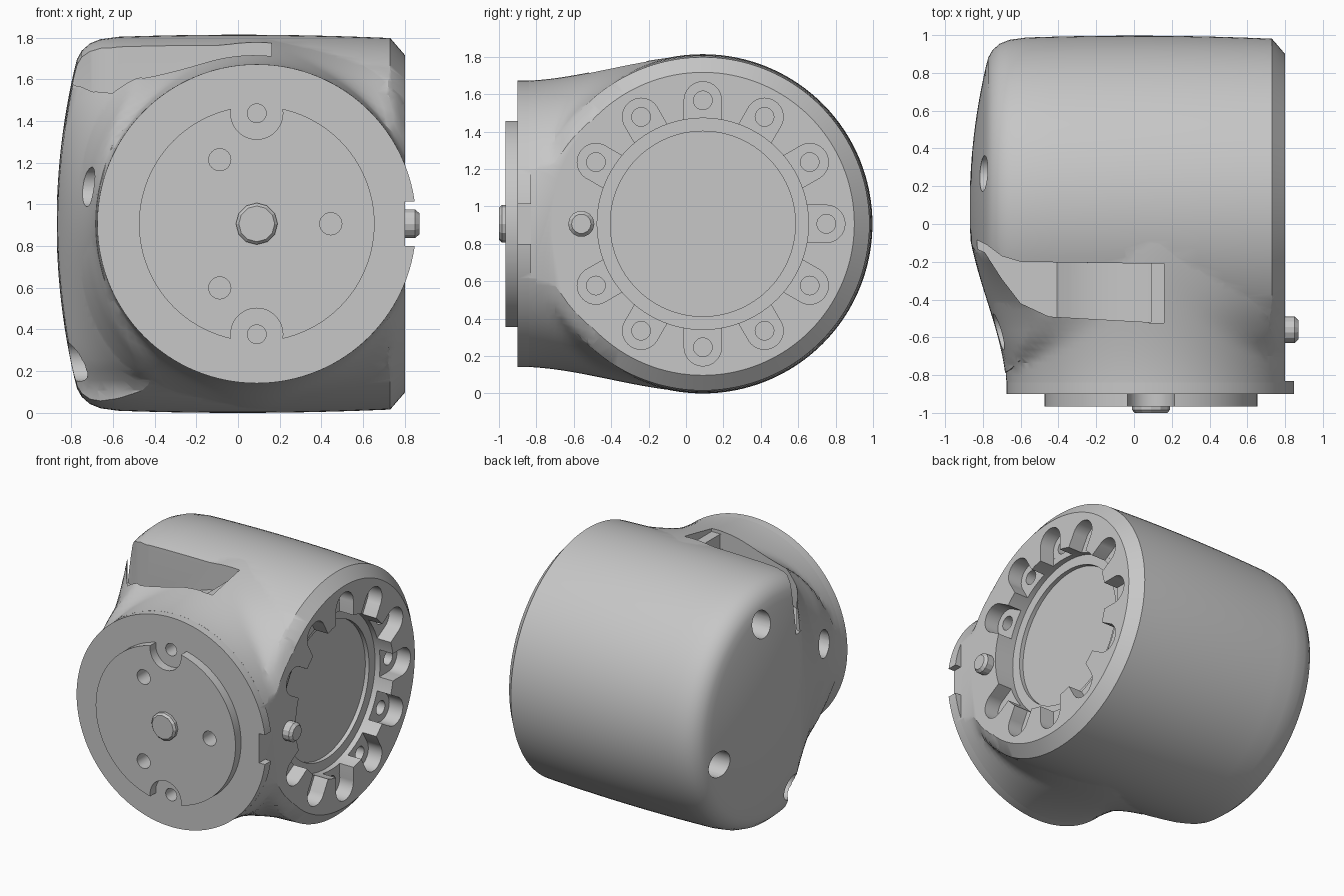
import bpy, bmesh, math
from mathutils import Matrix, Vector

old = bpy.data.objects.get("Cube")
if old:
    bpy.data.objects.remove(old, do_unlink=True)

CX, CY, CZ = 0.09, 0.09, 0.907      # neck axis x, barrel axis y, shared height
FACE = 0.8                          # flat side plane
NECK_R = 0.765
TURN = {"X": Matrix.Rotation(math.pi / 2, 4, "Y"), "Y": Matrix.Rotation(-math.pi / 2, 4, "X")}

grey = bpy.data.materials.new("plain grey")
grey.use_nodes = True
grey.diffuse_color = (0.57, 0.57, 0.57, 1)
grey.node_tree.nodes["Principled BSDF"].inputs["Base Color"].default_value = grey.diffuse_color


def finish(bm, name):
    bmesh.ops.recalc_face_normals(bm, faces=bm.faces)
    mesh = bpy.data.meshes.new(name)
    bm.to_mesh(mesh)
    bm.free()
    mesh.materials.append(grey)
    ob = bpy.data.objects.new(name, mesh)
    bpy.context.collection.objects.link(ob)
    return ob


def skin(rings):
    """Closed solid through equal rings of points."""
    bm = bmesh.new()
    rings = [[bm.verts.new(p) for p in ring] for ring in rings]
    n = len(rings[0])
    for p, q in zip(rings, rings[1:]):
        for i in range(n):
            bm.faces.new((p[i], p[(i + 1) % n], q[(i + 1) % n], q[i]))
    bm.faces.new(rings[0])
    bm.faces.new(rings[-1])
    return bm


def cyl(name, axis, a, b, u, z, r, n=48, tip=None):
    """Cylinder from a up to b along an axis; u is the other horizontal position."""
    bm = bmesh.new()
    mid = (a + b) / 2
    at = (mid, u, z) if axis == "X" else (u, mid, z)
    bmesh.ops.create_cone(bm, cap_ends=True, segments=n, radius1=r, radius2=r if tip is None else tip,
                          depth=b - a, matrix=Matrix.Translation(at) @ TURN[axis])
    return finish(bm, name)


def box(name, lo, hi, rot=None):
    bm = bmesh.new()
    lo, hi = Vector(lo), Vector(hi)
    m = Matrix.Translation((lo + hi) / 2) @ Matrix.Diagonal((*(hi - lo), 1))
    bmesh.ops.create_cube(bm, size=1, matrix=(rot or Matrix()) @ m)
    return finish(bm, name)


def combine(target, tool, op="DIFFERENCE"):
    mod = target.modifiers.new("cut", "BOOLEAN")
    mod.operation, mod.object, mod.solver = op, tool, "EXACT"
    bpy.context.view_layer.objects.active = target
    bpy.ops.object.modifier_apply(modifier=mod.name)
    bpy.data.objects.remove(tool, do_unlink=True)


def ease(a, b, t):
    t = max(0, min(1, t))
    return a + (b - a) * t * t * (3 - 2 * t)


def sweep(y, z):
    """Left and right limits of the barrel, narrowing to the round neck."""
    half = math.sqrt(max(0.0009, NECK_R ** 2 - (z - CZ) ** 2))
    t = y + 0.9
    return ease(CX - half, -0.885, t / (1 + 0.12 * max(0, CZ - z) ** 2)), ease(CX + half, 1.2, t)


# Barrel: chamfer, slightly bulged wall and shallow domed end
barrel = [(FACE, 0.81)]
barrel += [(0.73 - 0.13 * i, 0.907 - 0.03 * (0.73 - 0.13 * i) ** 2) for i in range(11)]
barrel += [(-0.66, 0.885), (-0.71, 0.865), (-0.75, 0.83), (-0.772, 0.79)]
barrel += [(-0.87 + 0.155 * r * r, r) for r in [0.74 - 0.06 * i for i in range(12)]]
turns = [2 * math.pi * i / 128 for i in range(128)]
body = finish(skin([[(x, CY + r * math.cos(a), CZ + r * math.sin(a)) for a in turns] for x, r in barrel]), "body")

# Trim the barrel ends where they sweep into the neck
heights = [CZ - 0.95 + 0.05 * i for i in range(39)]
stations = [-0.9 + 0.05 * i for i in range(40)]
envelope = skin([[(sweep(y, z)[0], y, z) for z in heights] +
                 [(sweep(y, z)[1], y, z) for z in reversed(heights)] for y in stations])
combine(body, finish(envelope, "envelope"), "INTERSECT")


def in_barrel(x, y, z):
    left, right = sweep(y, z)
    if not left < x < right:
        return False
    for (x0, r0), (x1, r1) in zip(barrel, barrel[1:]):
        if x1 <= x <= x0:
            return math.hypot(y - CY, z - CZ) < r1 + (r0 - r1) * (x - x1) / (x0 - x1)
    return False


def neck_radius(y, a):
    """Flared neck, filleted into the barrel with a soft maximum."""
    r = ease(NECK_R - 0.001, 0.9, (y + 0.9) / 0.99)
    lo, hi = 0, 1.4
    for _ in range(18):
        mid = (lo + hi) / 2
        if in_barrel(CX + mid * math.cos(a), y, CZ + mid * math.sin(a)):
            lo = mid
        else:
            hi = mid
    wall = lo * 0.994
    k = 0.001 + 0.16 * abs(math.sin(2 * a)) * ease(0, 1, (y + 0.84) / 0.25) * ease(1, 0, (y + 0.5) / 0.45)
    return max(r, wall) + max(0, k - abs(r - wall)) ** 2 / (4 * k)


# Neck, trimmed by the flat side plane
rings = []
for i in range(25):
    y = -0.84 + 0.035 * i
    radii = [neck_radius(y, a) for a in turns]
    rings.append([(CX + r * math.cos(a), y, CZ + r * math.sin(a)) for r, a in zip(radii, turns)])
neck = skin(rings)
cut = bmesh.ops.bisect_plane(neck, geom=neck.verts[:] + neck.edges[:] + neck.faces[:],
                             plane_co=(FACE, 0, 0), plane_no=(1, 0, 0), clear_outer=True)
bmesh.ops.holes_fill(neck, edges=[e for e in cut["geom_cut"] if isinstance(e, bmesh.types.BMEdge)])
combine(body, finish(neck, "neck"), "UNION")

# Mounting flange with side notch
flange = cyl("flange", "Y", -0.9, -0.83, CX, CZ, NECK_R, 128)
combine(flange, box("notch", (FACE + 0.001, -1, CZ - 0.107), (1, -0.7, CZ + 0.107)))
combine(body, flange, "UNION")

# Cable opening wrapping over the top corner
outline = [(0.09, -0.21), (-0.6, -0.2), (-0.7, -0.17), (-0.78, -0.11), (-0.9, -0.05),
           (-0.9, -0.1), (-0.79, -0.15), (-0.7, -0.29), (-0.6, -0.42), (-0.45, -0.49), (0.09, -0.52)]
opening = finish(skin([[(x, y, z) for x, y in outline] for z in (1.37, 2)]), "opening")
combine(opening, cyl("core", "Y", -0.9, 0.4, CX, CZ, 0.68, 96))
combine(body, opening)
combine(body, box("opening_step", (0.08, -0.525, 1.69), (0.16, -0.21, 2)))

# Bore with a stepped floor
combine(body, cyl("bore", "X", 0.65, 1, CY, CZ, 0.565, 96))
combine(body, cyl("bore_floor", "X", 0.62, 0.8, CY, CZ, 0.495, 96))

# Ring of screw pockets around the bore, skipping the pin position
for i in range(12):
    if i == 6:
        continue
    a = math.radians(30 * i)
    y, z = CY + 0.66 * math.cos(a), CZ + 0.66 * math.sin(a)
    spin = Matrix.Translation((0, CY, CZ)) @ Matrix.Rotation(a, 4, "X")
    combine(body, cyl("pocket", "X", 0.69, 0.9, y, z, 0.1, 32))
    combine(body, box("channel", (0.6901, 0.5, -0.0995), (0.9, 0.66, 0.0995), spin))
    combine(body, cyl("screw_hole", "X", 0.58, 0.8, y, z, 0.05, 20))

# Four screw holes in the domed end
for i in range(4):
    a = math.radians(75 + 90 * i)
    combine(body, cyl("end_hole", "X", -1, -0.56, CY + 0.684 * math.cos(a), CZ + 0.684 * math.sin(a), 0.095, 32))

# Raised front plate with two scalloped notches
plate = cyl("front_plate", "Y", -0.965, -0.895, CX, CZ, 0.565, 96)
for s in (-1, 1):
    z = CZ + s * 0.53
    combine(plate, cyl("scallop", "Y", -1.1, -0.85, CX, z, 0.125, 48))
    ends = sorted((z, z + s * 0.2))
    combine(plate, box("scallop_mouth", (CX - 0.1245, -1.1, ends[0]), (CX + 0.1245, -0.85, ends[1])))
    combine(body, cyl("notch_hole", "Y", -1.1, -0.75, CX, z, 0.045, 24))
for i in range(3):
    a = math.radians(120 * i)
    for part in (plate, body):
        combine(part, cyl("plate_hole", "Y", -1.1, -0.8, CX + 0.355 * math.cos(a), CZ + 0.355 * math.sin(a), 0.053, 24))

# Locating pins with chamfered tips
cyl("front_pin", "Y", -0.985, -0.94, CX, CZ, 0.1, 12)
cyl("front_pin_tip", "Y", -1.0, -0.985, CX, CZ, 0.086, 12, 0.1)
cyl("side_pin", "X", 0.78, 0.85, -0.56, CZ, 0.07, 14)
cyl("side_pin_tip", "X", 0.85, 0.87, -0.56, CZ, 0.07, 14, 0.052)

for ob in (body, plate):
    bpy.ops.object.select_all(action="DESELECT")
    ob.select_set(True)
    bpy.context.view_layer.objects.active = ob
    bpy.ops.object.shade_smooth_by_angle(angle=math.radians(28))
